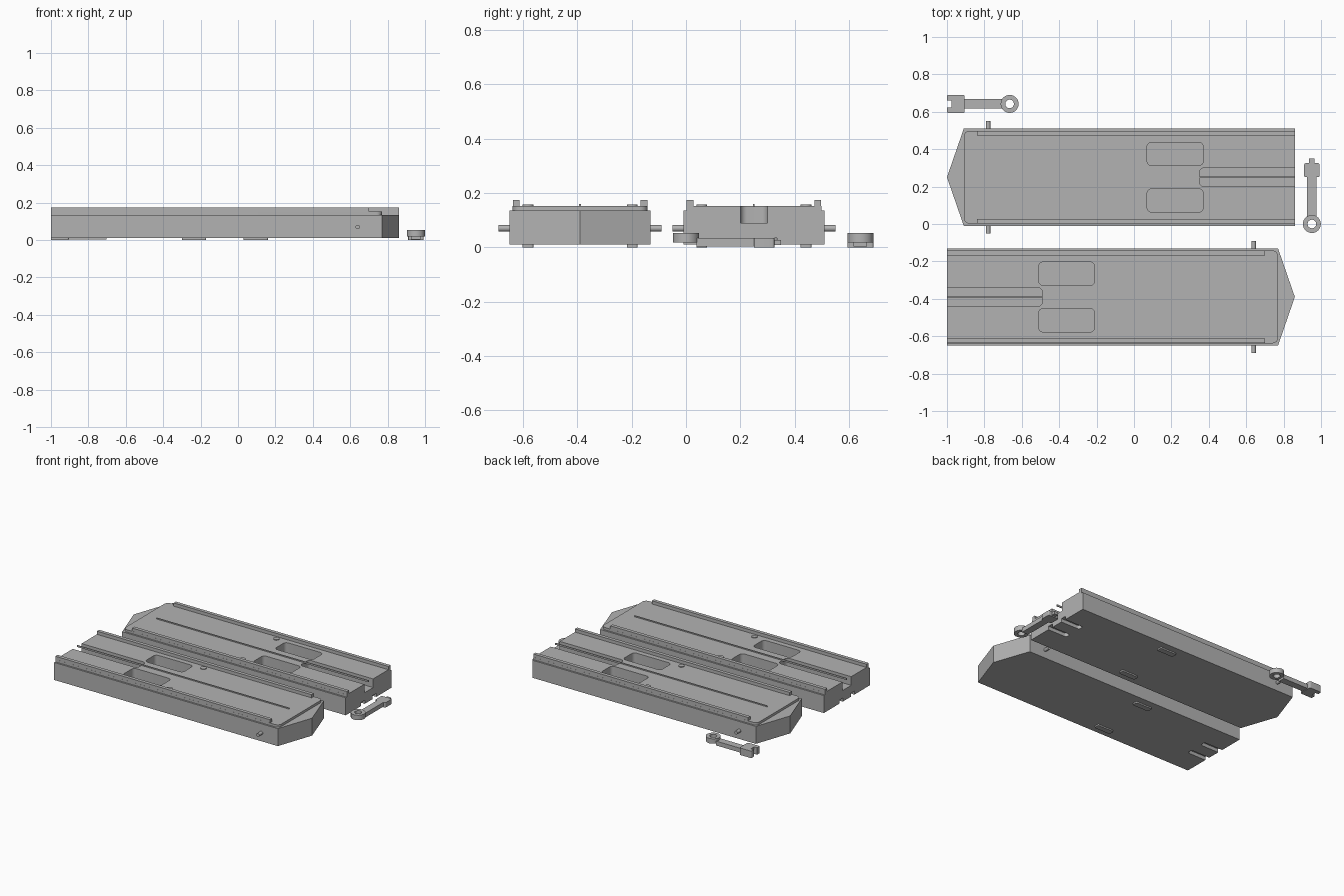
import bpy, bmesh, math
from mathutils import Matrix

if "Cube" in bpy.data.objects:
    bpy.data.objects.remove(bpy.data.objects["Cube"])

grey = bpy.data.materials.new("plain grey")
grey.diffuse_color = (0.45, 0.45, 0.45, 1)
grey.use_nodes = True
grey.node_tree.nodes["Principled BSDF"].inputs["Base Color"].default_value = grey.diffuse_color


def prism(name, pts, z0, z1):
    """Extrude a flat outline from z0 to z1."""
    bm = bmesh.new()
    face = bm.faces.new([bm.verts.new((x, y, z0)) for x, y in pts])
    top = bmesh.ops.extrude_face_region(bm, geom=[face])["geom"]
    bmesh.ops.translate(bm, vec=(0, 0, z1 - z0),
                        verts=[v for v in top if isinstance(v, bmesh.types.BMVert)])
    bmesh.ops.recalc_face_normals(bm, faces=bm.faces[:])
    mesh = bpy.data.meshes.new(name)
    bm.to_mesh(mesh)
    bm.free()
    mesh.materials.append(grey)
    ob = bpy.data.objects.new(name, mesh)
    bpy.context.collection.objects.link(ob)
    return ob


def rect(x0, x1, y0, y1, r=0.0, only_right=False, n=6):
    """Rectangle outline, optionally with rounded corners."""
    pts = []
    for i, (cx, cy) in enumerate([(x1, y1), (x0, y1), (x0, y0), (x1, y0)]):
        if r == 0 or (only_right and cx == x0):
            pts.append((cx, cy))
            continue
        ox = cx - r if cx == x1 else cx + r
        oy = cy - r if cy == y1 else cy + r
        for k in range(n + 1):
            a = math.pi / 2 * (i + k / n)
            pts.append((ox + r * math.cos(a), oy + r * math.sin(a)))
    return pts


def circle(cx, cy, r, n=32):
    return [(cx + r * math.cos(2 * math.pi * k / n), cy + r * math.sin(2 * math.pi * k / n))
            for k in range(n)]


def cut(ob, cutters):
    """Subtract the cutters, bake the result and remove the cutters."""
    for c in cutters:
        m = ob.modifiers.new("cut", 'BOOLEAN')
        m.object, m.solver = c, 'EXACT'
    deps = bpy.context.evaluated_depsgraph_get()
    mesh = bpy.data.meshes.new_from_object(ob.evaluated_get(deps))
    ob.modifiers.clear()
    ob.data = mesh
    for c in cutters:
        bpy.data.objects.remove(c)


def smooth(ob):
    bpy.ops.object.select_all(action='DESELECT')
    ob.select_set(True)
    bpy.context.view_layer.objects.active = ob
    bpy.ops.object.shade_smooth_by_angle(angle=math.radians(30))


slab = []   # parts of one slab, centred on y = 0, pointed end at +x


def slab_cutters():
    pockets = [prism("pocket_cutter", rect(-0.51, -0.21, *sorted((s * 0.062, s * 0.187)), 0.025), 0.06, 0.3)
               for s in (-1, 1)]
    return pockets + [prism("channel_cutter", rect(-1.2, -0.49, -0.05, 0.05, 0.025, True), 0.09, 0.3)]


# pointed body with notches under the blunt end
body = prism("slab_body", [(-1, -0.26), (0.77, -0.26), (0.86, 0), (0.77, 0.26), (-1, 0.26)], 0.01, 0.135)
notches = [prism("notch_cutter", rect(-1.1, -0.85, s * 0.065 - 0.02, s * 0.065 + 0.02, 0.019, True), -0.1, 0.035)
           for s in (-1, 1)]
cut(body, slab_cutters() + notches)
slab.append(body)

# raised deck
deck = prism("deck", rect(-1, 0.77, -0.248, 0.248, 0.03, True), 0.135, 0.152)
cut(deck, slab_cutters())
slab.append(deck)

# thin centre strip along the deck
slab.append(prism("centre_strip", rect(-1, 0.68, -0.003, 0.003), 0.148, 0.16))

# side rails, round buttons, feet and side pins
for s in (-1, 1):
    slab.append(prism("rail", rect(-1, 0.70, s * 0.235 - 0.0125, s * 0.235 + 0.0125), 0.15, 0.175))
    slab.append(prism("button", circle(-0.135, s * 0.192, 0.02), 0.15, 0.157))
    slab.append(prism("foot", rect(-0.30, -0.17, s * 0.192 - 0.02, s * 0.192 + 0.02, 0.008), 0, 0.012))
    pin = prism("side_pin", circle(0, 0, 0.012, 20), 0.25, 0.30)
    pin.data.transform(Matrix.Translation((0.64, 0, 0.07)) @ Matrix.Rotation(-s * math.pi / 2, 4, 'X'))
    slab.append(pin)

# place the first slab, then a half-turned copy
for ob in slab:
    smooth(ob)
    ob.location = (0, -0.39, 0)
    twin = ob.copy()
    bpy.context.collection.objects.link(twin)
    twin.location = (-0.14, 0.25, 0)
    twin.rotation_euler = (0, 0, math.pi)


def link(x, y, turn, forked):
    """Coupling link: ring at the origin, arm and head along +x."""
    ring = prism("link_ring", circle(0, 0, 0.048), 0.018, 0.053)
    cut(ring, [prism("hole_cutter", circle(0, 0, 0.023), -0.1, 0.2)])
    parts = [ring, prism("link_arm", rect(0.038, 0.26, -0.025, 0.025), 0.004, 0.035)]
    if forked:
        head = prism("fork_head", rect(0.24, 0.335, -0.048, 0.048, 0.008), 0, 0.05)
        cut(head, [prism("slot_cutter", rect(0.312, 0.4, -0.018, 0.018), -0.1, 0.2)])
        parts.append(head)
    else:
        parts.append(prism("tongue_head", rect(0.25, 0.325, -0.041, 0.041, 0.008), 0, 0.035))
        parts.append(prism("tongue", rect(0.32, 0.35, -0.015, 0.015), 0.008, 0.028))
    for p in parts:
        smooth(p)
        p.location = (x, y, 0)
        p.rotation_euler = (0, 0, turn)


link(-0.665, 0.642, math.pi, True)
link(0.951, 0.0, math.pi / 2, False)
